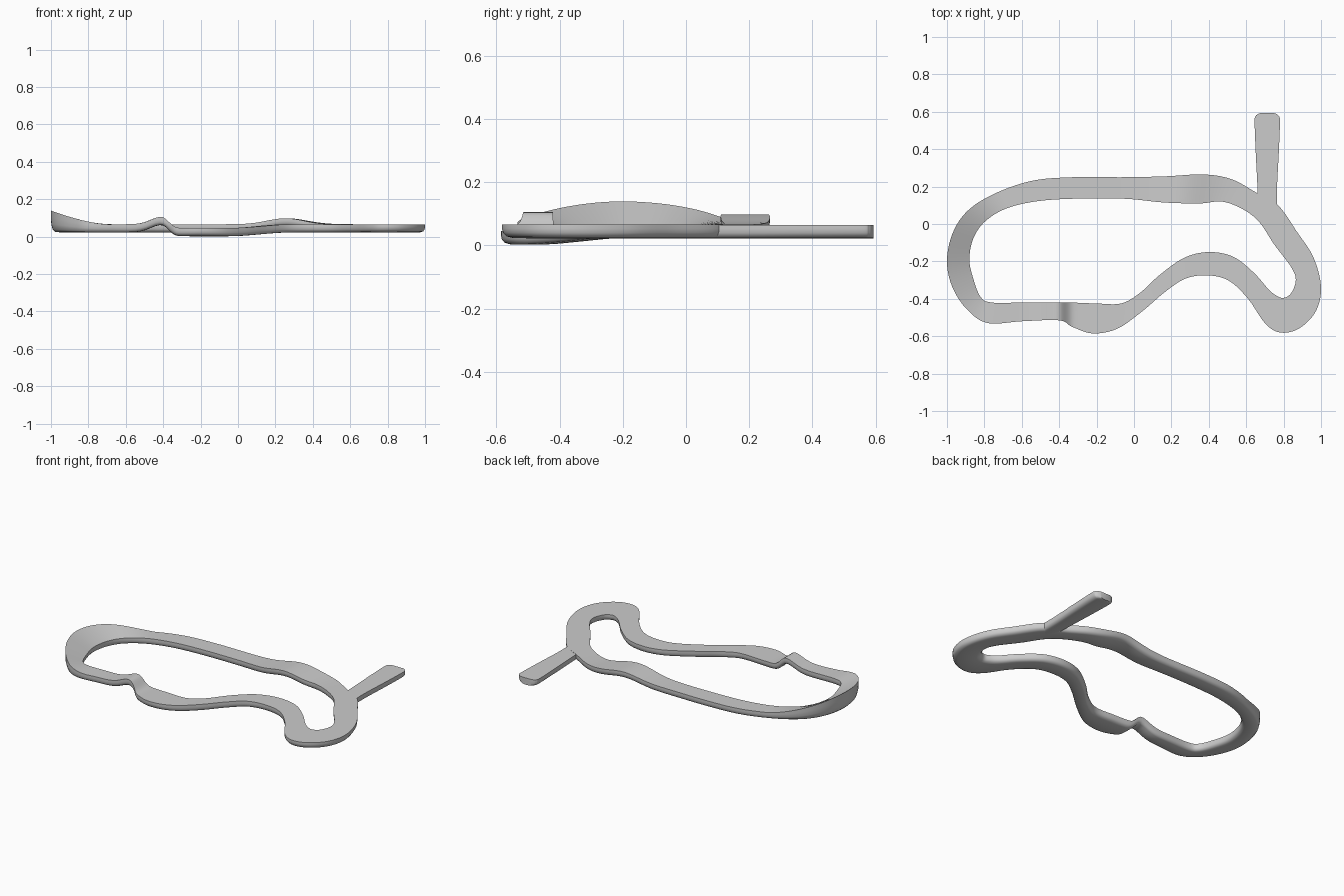
import bpy, bmesh, math

cube = bpy.data.objects.get("Cube")
if cube:
    bpy.data.objects.remove(cube, do_unlink=True)

ROAD_TOP, ROAD_DEPTH = 0.066, 0.044

# Track stations, clockwise: outer edge x, y, then inner edge x, y
TRACK = [
    (-.60, -.52, -.60, -.42), (-.78, -.53, -.76, -.42), (-.89, -.46, -.82, -.39),
    (-.97, -.34, -.86, -.29), (-1, -.20, -.88, -.19), (-.97, -.05, -.86, -.08),
    (-.89, .07, -.80, .01), (-.75, .16, -.69, .08), (-.55, .23, -.53, .12),
    (-.33, .25, -.33, .135), (-.05, .25, -.05, .135), (.17, .255, .16, .115),
    (.37, .265, .35, .11), (.52, .24, .47, .12), (.65, .17, .58, .08),
    (.77, .10, .67, .01), (.87, -.04, .75, -.11), (.96, -.18, .84, -.23),
    (1, -.34, .865, -.30), (.97, -.47, .84, -.37), (.88, -.56, .80, -.395),
    (.78, -.58, .765, -.385), (.70, -.53, .72, -.35), (.61, -.40, .64, -.26),
    (.51, -.305, .53, -.175), (.40, -.275, .40, -.15), (.28, -.29, .27, -.18),
    (.17, -.36, .14, -.27), (.04, -.47, .03, -.37), (-.09, -.56, -.07, -.425),
    (-.22, -.585, -.20, -.425), (-.33, -.55, -.33, -.42), (-.40, -.515, -.40, -.42),
]

# Side road stations, running out from the track
SIDE_ROAD = [
    (.665, .06, .765, .06), (.66, .20, .765, .20), (.65, .40, .775, .40),
    (.645, .55, .78, .55), (.652, .58, .772, .58), (.675, .593, .75, .593),
]

# Half of the rounded underside: position across, fraction of depth
HALF = [(1, 0), (1, .3), (.985, .6), (.93, .85), (.82, .97), (.5, 1)]
SECTION = HALF + [(1 - t, d) for t, d in reversed(HALF[:-1])]


def smoothstep(a, b, x):
    s = min(max((x - a) / (b - a), 0), 1)
    return s * s * (3 - 2 * s)


def bell(x, centre, before, after):
    width = before if x < centre else after
    return math.exp(-((x - centre) / width) ** 2)


def road_lift(x, y):
    """Hill on the back straight; crest and dip on the front one."""
    if y > 0:
        return 0.032 * bell(x, .26, .14, .14)
    dip = smoothstep(-.41, -.32, x) * (1 - smoothstep(-.05, .28, x))
    return 0.04 * bell(x, -.41, .08, .05) - 0.02 * dip


def bank(x):
    """Extra height of the outer edge around the end turn."""
    return 0.073 * (max(-.7 - x, 0) / .3) ** 1.5


def spline(rows, closed, steps):
    """Smooth curve through all stations."""
    n = len(rows)
    pick = (lambda i: rows[i % n]) if closed else (lambda i: rows[min(max(i, 0), n - 1)])
    result = []
    for i in range(n if closed else n - 1):
        for k in range(steps):
            t = k / steps
            result.append([
                b + .5 * t * (c - a + t * (2 * a - 5 * b + 4 * c - d + t * (3 * (b - c) + d - a)))
                for a, b, c, d in zip(pick(i - 1), pick(i), pick(i + 1), pick(i + 2))])
    if not closed:
        result.append(rows[-1])
    return result


def make_road(name, rows, closed, drop, material):
    """Sweep the road section through the stations."""
    bm = bmesh.new()
    rings = []
    for ox, oy, ix, iy in spline(rows, closed, 8):
        base = ROAD_TOP - drop + road_lift((ox + ix) / 2, (oy + iy) / 2)
        bottom = base - ROAD_DEPTH + drop
        ring = []
        for t, d in SECTION:
            top = base + bank(ox) * t
            ring.append(bm.verts.new((ix + (ox - ix) * t, iy + (oy - iy) * t,
                                      top + (bottom - top) * d)))
        rings.append(ring)
    pairs = list(zip(rings, rings[1:]))
    if closed:
        pairs.append((rings[-1], rings[0]))
    count = len(SECTION)
    for a, b in pairs:
        for j in range(count):
            k = (j + 1) % count
            bm.faces.new((a[j], a[k], b[k], b[j]))
    if not closed:
        bm.faces.new(rings[0])
        bm.faces.new(rings[-1])
    bmesh.ops.recalc_face_normals(bm, faces=bm.faces)
    mesh = bpy.data.meshes.new(name)
    bm.to_mesh(mesh)
    bm.free()
    mesh.materials.append(material)
    obj = bpy.data.objects.new(name, mesh)
    bpy.context.collection.objects.link(obj)
    bpy.ops.object.select_all(action='DESELECT')
    obj.select_set(True)
    bpy.context.view_layer.objects.active = obj
    bpy.ops.object.shade_smooth_by_angle(angle=math.radians(45))
    return obj


grey = bpy.data.materials.new("light_grey")
grey.use_nodes = True
colour = (.6, .6, .6, 1)
grey.diffuse_color = colour
grey.node_tree.nodes["Principled BSDF"].inputs["Base Color"].default_value = colour

# The side road sits a hair lower so the tops do not coincide
make_road("track_loop", TRACK, True, 0, grey)
make_road("side_road", SIDE_ROAD, False, 0.001, grey)
